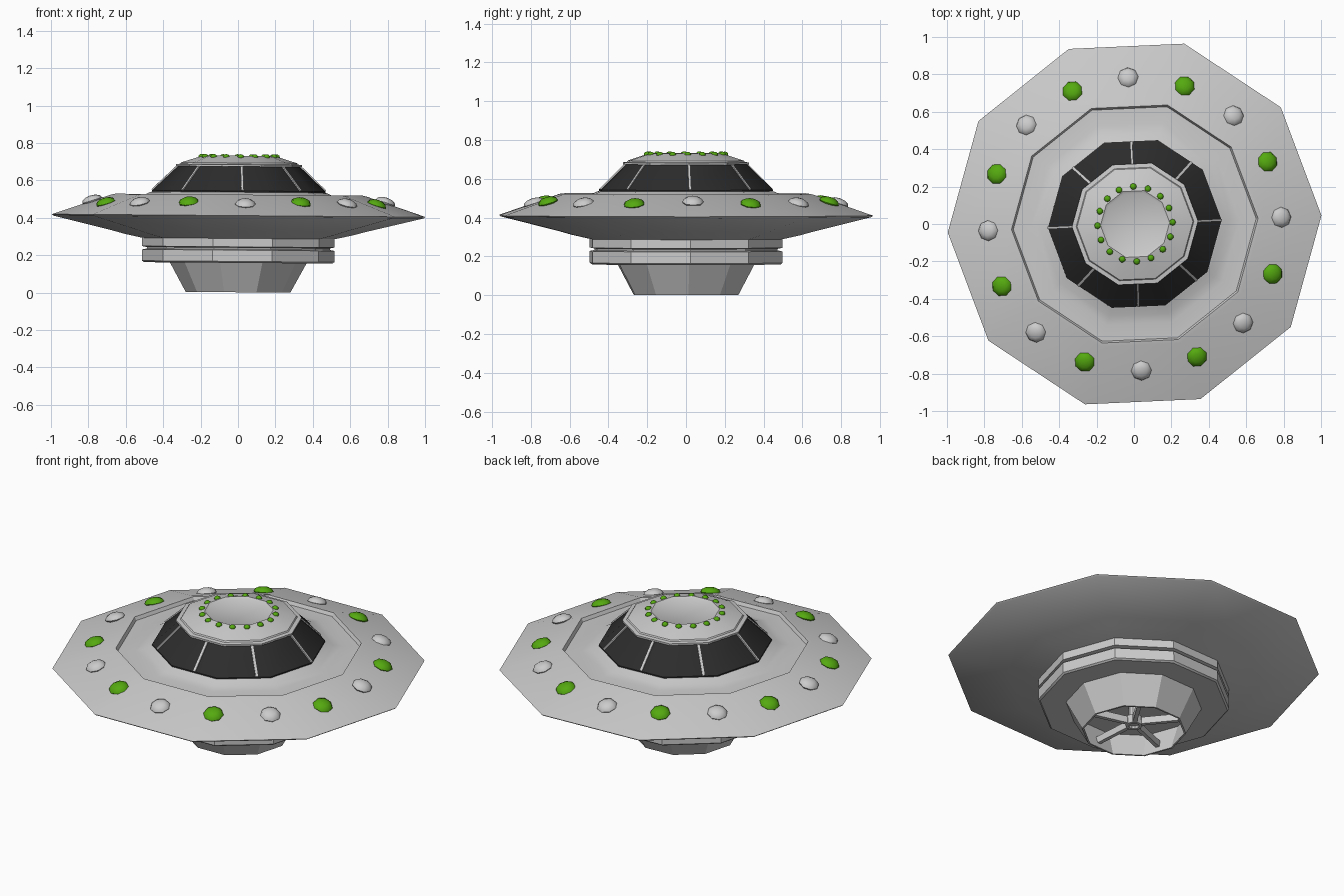
import bpy, bmesh, math
from mathutils import Matrix, Vector

if "Cube" in bpy.data.objects:
    bpy.data.objects.remove(bpy.data.objects["Cube"])

SIDES = 10
TURN = math.radians(2.6)
# Whole craft leans very slightly to the right
LEAN = Matrix.Translation((0, 0, 0.002)) @ Matrix.Rotation(math.radians(0.45), 4, 'Y')


def material(name, rgb):
    m = bpy.data.materials.new(name)
    m.diffuse_color = (*rgb, 1)
    m.use_nodes = True
    m.node_tree.nodes["Principled BSDF"].inputs["Base Color"].default_value = m.diffuse_color
    return m


GREEN = material("green_light", (0.09, 0.40, 0.005))
WHITE = material("pale_light", (0.9, 0.9, 0.9))
GLASS = material("dark_glass", (0.025, 0.025, 0.025))


def finish(name, bm, mat=None, angle=30):
    bmesh.ops.recalc_face_normals(bm, faces=bm.faces)
    bm.transform(LEAN)
    me = bpy.data.meshes.new(name)
    bm.to_mesh(me)
    bm.free()
    ob = bpy.data.objects.new(name, me)
    bpy.context.collection.objects.link(ob)
    if mat:
        me.materials.append(mat)
    bpy.ops.object.select_all(action='DESELECT')
    ob.select_set(True)
    bpy.context.view_layer.objects.active = ob
    bpy.ops.object.shade_smooth_by_angle(angle=math.radians(angle))
    return ob


def revolve(name, profile, mat=None, closed=False):
    """Ten-sided turned part from (radius, height) points."""
    bm = bmesh.new()
    rings = []
    for r, z in profile:
        if r == 0:
            rings.append([bm.verts.new((0, 0, z))] * SIDES)
        else:
            rings.append([bm.verts.new((r * math.cos(TURN + math.tau * i / SIDES),
                                        r * math.sin(TURN + math.tau * i / SIDES), z))
                          for i in range(SIDES)])
    pairs = list(zip(rings, rings[1:])) + ([(rings[-1], rings[0])] if closed else [])
    for a, b in pairs:
        for i in range(SIDES):
            j = (i + 1) % SIDES
            bm.faces.new(list(dict.fromkeys((a[i], a[j], b[j], b[i]))))
    return finish(name, bm, mat)


def facet_radius(r, angle):
    """Distance from the axis to the ten-sided wall at a given angle."""
    half = math.pi / SIDES
    d = (angle - TURN) % (2 * half) - half
    return r * math.cos(half) / math.cos(d)


def bulb(name, angle, radius, z, size, squash, tilt, mat, segs=8, rings=6):
    bm = bmesh.new()
    m = (Matrix.Rotation(angle, 4, 'Z') @ Matrix.Translation((radius, 0, z))
         @ Matrix.Rotation(tilt, 4, 'Y') @ Matrix.Diagonal((size, size, size * squash, 1)))
    bmesh.ops.create_uvsphere(bm, u_segments=segs, v_segments=rings, radius=1, matrix=m)
    finish(name, bm, mat, 50)


def bar(name, a, b, width, depth, angle):
    """Box running between two (radius, height) points at an angle."""
    bm = bmesh.new()
    a, b = Vector((a[0], 0, a[1])), Vector((b[0], 0, b[1]))
    d = b - a
    m = (Matrix.Rotation(angle, 4, 'Z') @ Matrix.Translation((a + b) / 2)
         @ d.to_track_quat('X', 'Z').to_matrix().to_4x4()
         @ Matrix.Diagonal((d.length, width, depth, 1)))
    bmesh.ops.create_cube(bm, size=1, matrix=m)
    finish(name, bm)


# Saucer hull: sunken tray, raised lip, wide rim, underside
revolve("saucer_hull", [(0.44, 0.54), (0.475, 0.532), (0.51, 0.515), (0.56, 0.505),
                        (0.65, 0.503), (0.66, 0.522), (0.68, 0.518), (1.0, 0.41),
                        (0.99, 0.402), (0.68, 0.327), (0.61, 0.308), (0.48, 0.28)])

# Collar below the hull: two bands with a groove
revolve("lower_collar", [(0.48, 0.30), (0.515, 0.292), (0.515, 0.243), (0.49, 0.238),
                         (0.49, 0.23), (0.515, 0.225), (0.515, 0.165), (0.505, 0.157),
                         (0.34, 0.157)])

# Hollow thruster cone
revolve("thruster_cone", [(0.37, 0.165), (0.28, 0.0), (0.27, 0.0), (0.32, 0.15), (0, 0.15)])

# Thruster fan: hub ring, shaft and spokes
revolve("fan_hub", [(0.045, 0.03), (0.045, 0.08), (0.028, 0.08), (0.028, 0.03)], closed=True)
revolve("fan_shaft", [(0, 0.045), (0.028, 0.045), (0.028, 0.15)])
for k in range(5):
    bar(f"fan_spoke_{k}", (0.04, 0.055), (0.28, 0.055), 0.022, 0.04,
        math.radians(130 + 72 * k))

# Cabin window band and its dividers
revolve("cabin_windows", [(0.465, 0.535), (0.465, 0.542), (0.325, 0.675)], GLASS)
for k in range(8):
    ang = TURN + k * math.tau / 8
    # nudge dividers that sit exactly on a corner so they stay visible
    bar(f"window_divider_{k}", (facet_radius(0.463, ang), 0.542),
        (facet_radius(0.325, ang), 0.674), 0.013, 0.014, ang)

# Cabin roof with a shallow recessed cap
revolve("cabin_roof", [(0.30, 0.672), (0.338, 0.672), (0.338, 0.682), (0.315, 0.685),
                       (0.31, 0.692), (0.21, 0.724), (0.185, 0.73), (0.17, 0.722),
                       (0, 0.722)])

# Rim lights alternate pale and green; small green lights circle the roof
for k in range(16):
    ang = TURN + k * math.tau / 16
    flat = facet_radius(1.0, ang)
    z = 0.41 + (1 - 0.785 / flat) * 0.3375
    bulb(f"rim_light_{k}", ang, 0.785, z + 0.003, 0.055, 0.5, math.radians(18),
         GREEN if k % 2 else WHITE)
    bulb(f"roof_light_{k}", ang, 0.2, 0.724, 0.018, 0.8, 0, GREEN)
